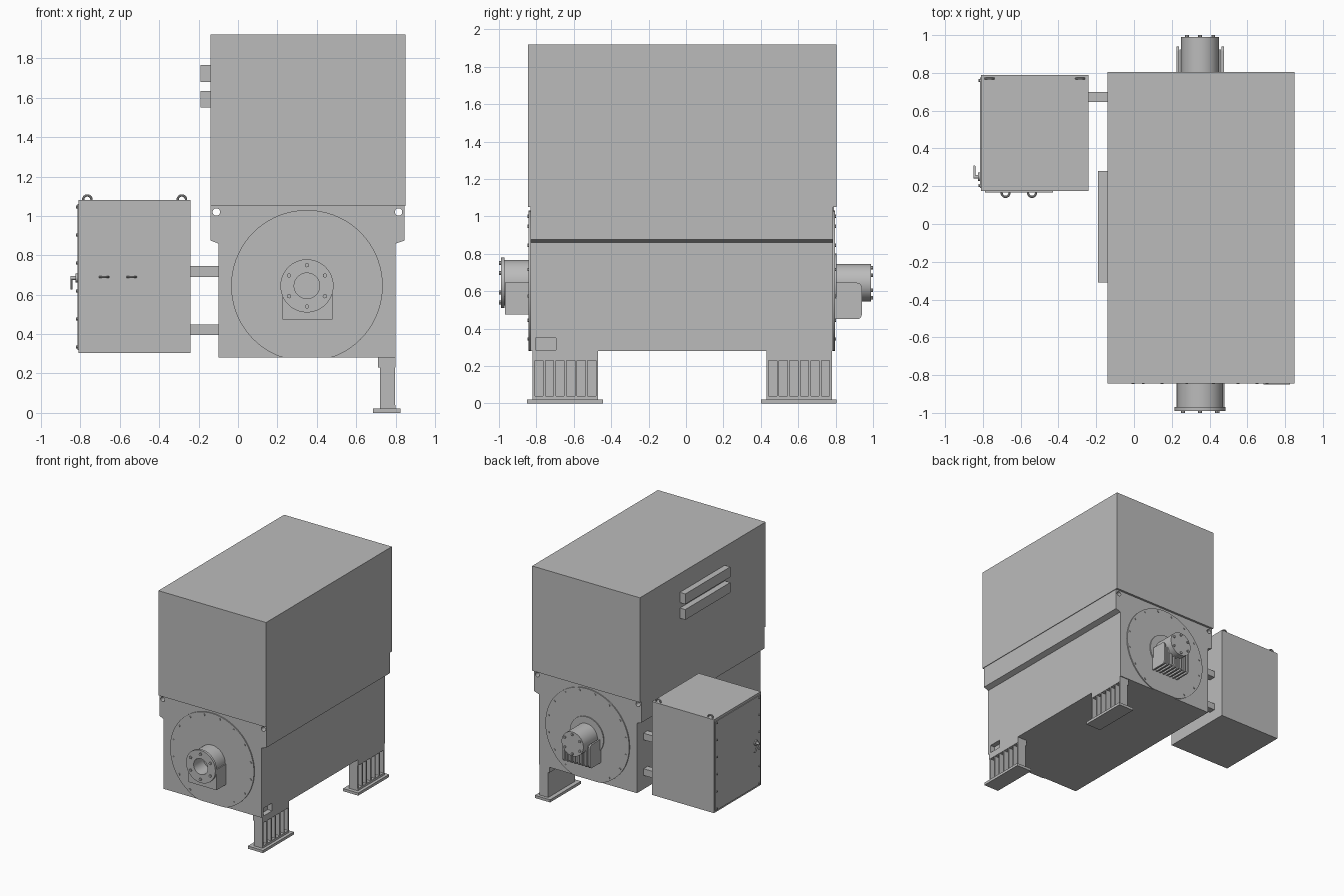
import bpy, bmesh, math
from mathutils import Vector

if "Cube" in bpy.data.objects:
    bpy.data.objects.remove(bpy.data.objects["Cube"], do_unlink=True)

grey = bpy.data.materials.new("machine_grey")
grey.use_nodes = True
grey.diffuse_color = (0.5, 0.5, 0.5, 1)
grey.node_tree.nodes["Principled BSDF"].inputs["Base Color"].default_value = (0.5, 0.5, 0.5, 1)


def finish(name, bm):
    bmesh.ops.recalc_face_normals(bm, faces=bm.faces[:])
    mesh = bpy.data.meshes.new(name)
    bm.to_mesh(mesh)
    bm.free()
    mesh.materials.append(grey)
    obj = bpy.data.objects.new(name, mesh)
    bpy.context.collection.objects.link(obj)
    return obj


def activate(obj):
    bpy.ops.object.select_all(action='DESELECT')
    obj.select_set(True)
    bpy.context.view_layer.objects.active = obj


def smooth(obj):
    activate(obj)
    bpy.ops.object.shade_smooth_by_angle(angle=math.radians(35))
    return obj


def box(name, x, y, z):
    """Box from three (low, high) ranges."""
    bm = bmesh.new()
    bmesh.ops.create_cube(bm, size=1)
    for v in bm.verts:
        v.co = [(lo + hi) / 2 + c * (hi - lo) for c, (lo, hi) in zip(v.co, (x, y, z))]
    return finish(name, bm)


def prism(name, profile, y0, y1):
    """Extrude an x-z profile along y."""
    bm = bmesh.new()
    face = bm.faces.new([bm.verts.new((x, y0, z)) for x, z in profile])
    out = bmesh.ops.extrude_face_region(bm, geom=[face])["geom"]
    moved = [g for g in out if isinstance(g, bmesh.types.BMVert)]
    bmesh.ops.translate(bm, verts=moved, vec=(0, y1 - y0, 0))
    return finish(name, bm)


def rod(name, a, b, r, sides=12):
    """Cylinder between two points."""
    a, b = Vector(a), Vector(b)
    bm = bmesh.new()
    bmesh.ops.create_cone(bm, cap_ends=True, segments=sides, radius1=r, radius2=r, depth=(b - a).length)
    turn = Vector((0, 0, 1)).rotation_difference(b - a).to_matrix().to_4x4()
    turn.translation = (a + b) / 2
    bm.transform(turn)
    return smooth(finish(name, bm))


def ring(name, centre, tilt):
    bpy.ops.mesh.primitive_torus_add(location=centre, rotation=(tilt, 0, 0), major_radius=0.021,
                                     minor_radius=0.006, major_segments=24, minor_segments=8)
    obj = bpy.context.object
    obj.name = name
    obj.data.materials.append(grey)
    smooth(obj)


def cut(obj, cutter):
    mod = obj.modifiers.new("cut", 'BOOLEAN')
    mod.operation, mod.solver, mod.object = 'DIFFERENCE', 'EXACT', cutter
    activate(obj)
    bpy.ops.object.modifier_apply(modifier=mod.name)
    bpy.data.objects.remove(cutter, do_unlink=True)


def around(r, count, start=0.0):
    """Points on a circle about the shaft axis."""
    for i in range(count):
        t = start + math.tau * i / count
        yield CX + r * math.cos(t), CZ + r * math.sin(t)


CX, CZ, BASE = 0.35, 0.645, 0.28

# Hood and side vents
box("hood", (-0.14, 0.85), (-0.845, 0.805), (1.05, 1.92))
for z in (1.55, 1.68):
    box("hood_vent", (-0.19, -0.14), (-0.31, 0.28), (z, z + 0.085))

# Main housing with wider shoulders and lifting holes
body = prism("main_housing", [(-0.10, BASE), (-0.10, 0.86), (-0.14, 0.875), (-0.14, 1.05),
                              (0.845, 1.05), (0.845, 0.875), (0.80, 0.86), (0.80, BASE)], -0.832, 0.787)
for x in (-0.11, 0.815):
    cut(body, rod("hole_cutter", (x, -1, 1.02), (x, 1, 1.02), 0.019, 20))
cut(body, box("recess_cutter", (0.76, 0.9), (-0.805, -0.695), (BASE + 0.005, 0.35)))

# Round end covers, cut flat at the base, with rim bolts
for side, y in ((-1, -0.832), (1, 0.787)):
    rim = [(x, max(z, BASE)) for x, z in around(0.385, 72)]
    smooth(prism("end_cover", rim, y - side * 0.01, y + side * 0.009))
    for x, z in around(0.362, 16, math.pi / 16):
        if z > BASE + 0.01:
            rod("cover_bolt", (x, y, z), (x, y + side * 0.015, z), 0.009, 6)

# Front bearing housing, bored through its flange
barrel = rod("front_bearing", (CX, -0.83, CZ), (CX, -0.98, CZ), 0.122, 48)
flange = rod("front_flange", (CX, -0.97, CZ), (CX, -0.99, CZ), 0.135, 48)
sump = box("front_sump", (0.225, 0.48), (-0.968, -0.83), (0.475, CZ))
for part in (barrel, flange, sump):
    cut(part, rod("bore_cutter", (CX, -1.1, CZ), (CX, -0.86, CZ), 0.065, 40))
    smooth(part)
for x, z in around(0.105, 6, math.pi / 6):
    rod("flange_bolt", (x, -0.98, z), (x, -1.0, z), 0.011, 8)

# Rear bearing housing with finned sump
rod("rear_collar", (CX, 0.78, CZ), (CX, 0.805, CZ), 0.155, 48)
rod("rear_bearing", (CX, 0.78, CZ), (CX, 0.99, CZ), 0.1, 48)
for x, z in around(0.08, 6, math.pi / 6):
    rod("rear_bolt", (x, 0.98, z), (x, 1.0, z), 0.01, 8)
box("rear_sump", (0.24, 0.46), (0.78, 0.925), (0.465, CZ - 0.01))
for i in range(8):
    x = 0.225 + i * 0.034
    fin = box("sump_fin", (x, x + 0.014), (0.78, 0.94), (0.45, CZ))
    bm = bmesh.new()
    bm.from_mesh(fin.data)
    outer = [e for e in bm.edges if all(v.co.y > 0.93 for v in e.verts)
             and abs(e.verts[0].co.x - e.verts[1].co.x) > 0.01]
    bmesh.ops.bevel(bm, geom=outer, offset=0.025, segments=4, profile=0.5, affect='EDGES')
    bm.to_mesh(fin.data)
    bm.free()

# Ribbed legs on foot plates
for y0, y1 in ((-0.82, -0.47), (0.43, 0.78)):
    box("foot_plate", (0.685, 0.825), (y0 - 0.03, y1 + 0.025), (0, 0.022))
    box("leg_top", (0.71, 0.80), (y0, y1), (0.23, BASE))
    box("leg_web", (0.72, 0.735), (y0, y1), (0.02, 0.23))
    box("leg_sill", (0.72, 0.80), (y0, y1), (0.02, 0.04))
    pitch = (y1 - y0 - 0.012) / 6
    for i in range(7):
        y = y0 + i * pitch
        box("leg_rib", (0.72, 0.798), (y, y + 0.012), (0.02, 0.24))

# Control cabinet on two support arms
box("cabinet", (-0.81, -0.24), (0.175, 0.79), (0.305, 1.08))
box("cabinet_front_door", (-0.79, -0.43), (0.168, 0.18), (0.32, 1.06))
box("cabinet_side_door", (-0.816, -0.8), (0.19, 0.775), (0.32, 1.06))
for z in (0.395, 0.69):
    box("support_arm", (-0.25, -0.09), (0.645, 0.70), (z, z + 0.055))
for x in (-0.68, -0.54):
    ring("door_pull", (x, 0.165, 0.69), 0)
for x in (-0.765, -0.285):
    ring("lifting_eye", (x, 0.77, 1.083), math.pi / 2)
for i in range(6):
    for y in (0.205, 0.76):
        z = 0.335 + i * 0.142
        rod("door_screw", (-0.81, y, z), (-0.822, y, z), 0.008, 8)

# Latch lever on the cabinet side
rod("latch_pin", (-0.81, 0.25, 0.685), (-0.85, 0.25, 0.685), 0.01)
rod("latch_boss", (-0.81, 0.25, 0.685), (-0.825, 0.25, 0.685), 0.022, 16)
rod("latch_lever", (-0.845, 0.245, 0.69), (-0.845, 0.305, 0.63), 0.006)
